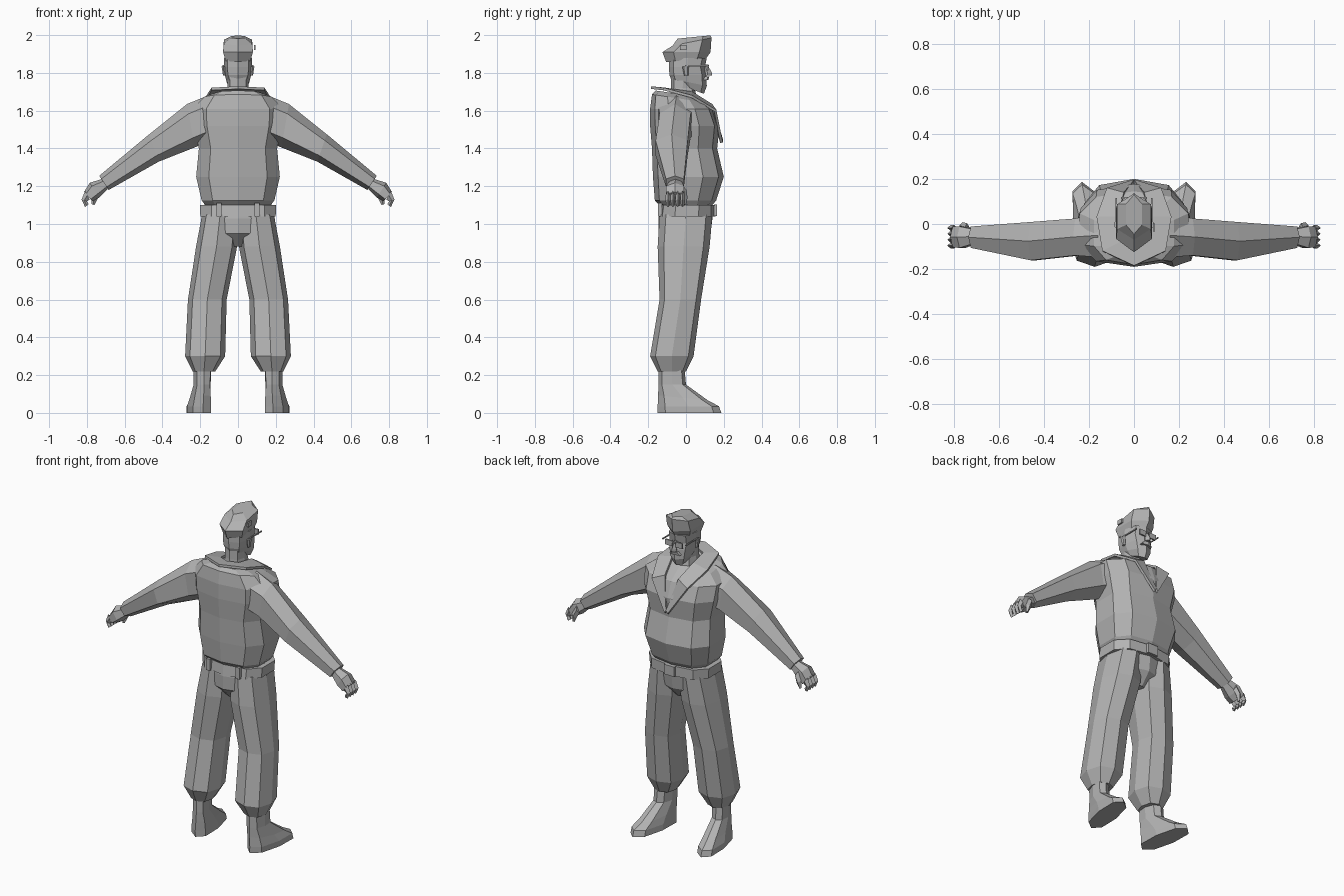
import bpy, bmesh, math
from mathutils import Vector

grey = bpy.data.materials.new("plain grey")
grey.diffuse_color = (0.45, 0.45, 0.45, 1)


def make(name, verts, faces, mirror=False, thick=0):
    me = bpy.data.meshes.new(name)
    me.from_pydata(verts, [], faces)
    bm = bmesh.new()
    bm.from_mesh(me)
    bmesh.ops.recalc_face_normals(bm, faces=bm.faces)
    bm.to_mesh(me)
    bm.free()
    me.materials.append(grey)
    ob = bpy.data.objects.new(name, me)
    bpy.context.collection.objects.link(ob)
    if mirror:
        ob.modifiers.new("Mirror", 'MIRROR')
    if thick:
        s = ob.modifiers.new("Solidify", 'SOLIDIFY')
        s.thickness = thick
        s.offset = 0
    return ob


def loft(name, rings, mirror=False):
    n = len(rings[0])
    verts = [p for r in rings for p in r]
    faces = [(k * n + i, k * n + (i + 1) % n, (k + 1) * n + (i + 1) % n, (k + 1) * n + i)
             for k in range(len(rings) - 1) for i in range(n)]
    faces += [tuple(range(n)), tuple(range(len(verts) - n, len(verts)))]
    return make(name, verts, faces, mirror)


def soft(v, e):
    return math.copysign(abs(v) ** e, v)


def level(z, x0, x1, y0, y1, n=8, e=0.8, tilt=0, skew=0):
    """Horizontal ring inside an x/y box; tilt raises the +y side."""
    out = []
    for i in range(n):
        a = math.tau * i / n + math.pi / 2
        y = (y1 - y0) / 2 * soft(math.sin(a), e)
        x = (x0 + x1) / 2 + (x1 - x0) / 2 * soft(math.cos(a), e) + skew * y
        out.append((x, (y0 + y1) / 2 + y, z + tilt * y))
    return out


def limb(top, bot, y0, y1, n=6, e=0.85):
    """Ring spanning a top and bottom point in the x/z plane."""
    t, b = Vector((top[0], 0, top[1])), Vector((bot[0], 0, bot[1]))
    out = []
    for i in range(n):
        a = math.tau * i / n
        p = (t + b) / 2 + (t - b) / 2 * soft(math.cos(a), e)
        p.y = (y0 + y1) / 2 + (y1 - y0) / 2 * soft(math.sin(a), e)
        out.append(tuple(p))
    return out


def box(name, c, s, mirror=False):
    return loft(name, [[(c[0] + i * s[0] / 2, c[1] + j * s[1] / 2, c[2] + k * s[2] / 2)
                        for i, j in ((-1, -1), (1, -1), (1, 1), (-1, 1))] for k in (-1, 1)], mirror)


def sym(z, x, y0, y1, **kw):
    return level(z, -x, x, y0, y1, **kw)


# jacket body with overhanging hem and belly
T = dict(n=10, e=0.75)
loft("jacket", [
    sym(1.10, 0.18, -0.14, 0.14, **T), sym(1.125, 0.20, -0.165, 0.16, **T),
    sym(1.25, 0.23, -0.175, 0.20, **T), sym(1.40, 0.215, -0.18, 0.165, **T),
    sym(1.52, 0.245, -0.19, 0.178, **T), sym(1.61, 0.25, -0.19, 0.145, **T),
    sym(1.665, 0.185, -0.18, 0.10, tilt=-0.15, **T),
    sym(1.69, 0.12, -0.16, 0.06, tilt=-0.15, **T)])

# open collar and lapels
outer = [(0.01, 0.188, 1.43), (0.12, 0.155, 1.60), (0.165, 0.03, 1.675),
         (0.14, -0.12, 1.715), (0, -0.185, 1.722)]
inner = [(0, 0.188, 1.45), (0.045, 0.135, 1.63), (0.07, 0.03, 1.695),
         (0.06, -0.08, 1.71), (0, -0.11, 1.715)]
make("collar", outer + inner, [(i, i + 1, i + 6, i + 5) for i in range(4)], True, 0.014)

# sleeves
loft("sleeve", [
    limb((0.16, 1.68), (0.17, 1.43), -0.16, 0.06),
    limb((0.27, 1.635), (0.23, 1.405), -0.15, 0.035),
    limb((0.47, 1.475), (0.42, 1.33), -0.172, 0.02),
    limb((0.735, 1.255), (0.685, 1.18), -0.112, -0.005)], True)

# hands with curled fingers and a thumb
loft("hand", [
    limb((0.715, 1.24), (0.69, 1.185), -0.09, -0.02),
    limb((0.785, 1.218), (0.735, 1.14), -0.112, -0.005),
    limb((0.815, 1.17), (0.77, 1.12), -0.11, -0.005)], True)
for i in range(4):
    y = -0.108 + i * 0.026
    loft("finger", [
        limb((0.81, 1.175), (0.785, 1.13), y, y + 0.025, 4, 1),
        limb((0.828, 1.13), (0.80, 1.12), y, y + 0.025, 4, 1),
        limb((0.81, 1.09), (0.79, 1.105), y + 0.003, y + 0.022, 4, 1)], True)
loft("thumb", [
    limb((0.75, 1.20), (0.73, 1.16), -0.03, 0.003, 4, 1),
    limb((0.775, 1.15), (0.745, 1.13), -0.02, 0.008, 4, 1),
    limb((0.775, 1.105), (0.76, 1.10), -0.02, 0.0, 4, 1)], True)

# trousers
loft("trouser_hips", [
    sym(1.11, 0.175, -0.135, 0.14), sym(1.03, 0.195, -0.145, 0.14),
    sym(0.95, 0.16, -0.145, 0.13), sym(0.88, 0.05, -0.08, 0.07)])
loft("trouser_leg", [
    level(1.05, 0.0, 0.19, -0.14, 0.14), level(0.88, 0.005, 0.222, -0.15, 0.125),
    level(0.60, 0.06, 0.265, -0.14, 0.08), level(0.30, 0.068, 0.28, -0.19, 0.04),
    level(0.22, 0.12, 0.24, -0.15, 0.0)], True)

# belt, buckle and loops
loft("belt", [sym(1.04, 0.207, -0.148, 0.155, **T), sym(1.10, 0.21, -0.14, 0.155, **T)])
box("buckle", (0, 0.157, 1.072), (0.07, 0.016, 0.06))
box("belt_loop", (0.10, -0.138, 1.075), (0.025, 0.02, 0.07), True)

# shoes
S = dict(n=8, skew=0.14)
loft("shoe", [
    level(0.0, 0.145, 0.27, -0.15, 0.187, **S), level(0.035, 0.145, 0.27, -0.15, 0.175, **S),
    level(0.08, 0.145, 0.255, -0.148, 0.115, tilt=-0.1, **S),
    level(0.15, 0.145, 0.235, -0.145, 0.0, **S),
    level(0.26, 0.14, 0.235, -0.145, -0.01, **S)], True)

# neck and head
loft("neck", [sym(1.62, 0.075, -0.09, 0.07), sym(1.72, 0.055, -0.08, 0.045),
              sym(1.78, 0.055, -0.08, 0.05)])
loft("head", [
    sym(1.715, 0.042, -0.05, 0.095, tilt=-0.35), sym(1.75, 0.06, -0.08, 0.11, tilt=-0.2),
    sym(1.79, 0.07, -0.088, 0.108), sym(1.83, 0.074, -0.09, 0.10),
    sym(1.88, 0.075, -0.09, 0.11)])
loft("nose", [sym(1.785, 0.018, 0.09, 0.138, n=4, e=1), sym(1.80, 0.016, 0.09, 0.138, n=4, e=1),
              sym(1.845, 0.007, 0.085, 0.112, n=4, e=1)])
loft("moustache", [sym(1.762, 0.04, 0.085, 0.118, n=6), sym(1.78, 0.022, 0.085, 0.124, n=6)])
loft("ear", [level(1.785, 0.066, 0.08, -0.01, 0.012, 6), level(1.835, 0.068, 0.088, -0.02, 0.015, 6)], True)

# spectacles
box("lens", (0.035, 0.115, 1.828), (0.045, 0.009, 0.032), True)
box("bridge", (0, 0.118, 1.838), (0.03, 0.008, 0.007))
box("temple", (0.078, 0.055, 1.838), (0.006, 0.12, 0.007), True)

# cap rising to a tall front, with a small side badge
loft("cap", [
    sym(1.868, 0.074, -0.105, 0.108, n=6, e=0.9, tilt=0.1),
    sym(1.91, 0.09, -0.125, 0.13, n=6, e=0.9),
    sym(1.965, 0.085, -0.07, 0.135, n=6, e=0.9, tilt=0.2),
    sym(1.99, 0.04, -0.045, 0.13, n=6, e=0.9, tilt=0.1)])
box("cap_badge", (0.088, -0.015, 1.935), (0.009, 0.035, 0.026))
